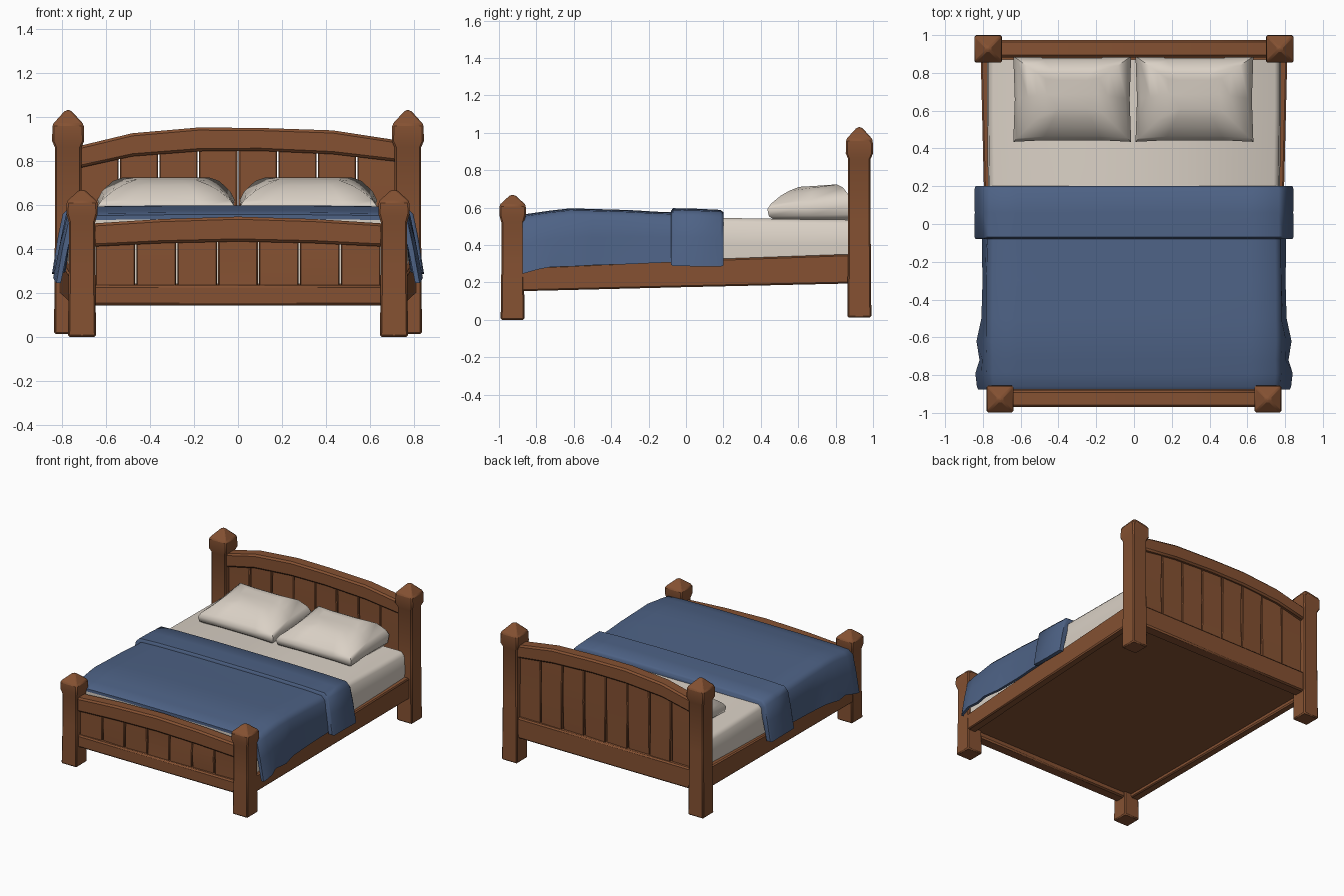
import bpy, bmesh, math, random

if "Cube" in bpy.data.objects:
    bpy.data.objects.remove(bpy.data.objects["Cube"])

random.seed(4)


def material(name, rgb):
    m = bpy.data.materials.new(name)
    m.diffuse_color = (*rgb, 1)
    m.use_nodes = True
    m.node_tree.nodes["Principled BSDF"].inputs["Base Color"].default_value = m.diffuse_color
    return m


WOOD = material("brown wood", (0.235, 0.083, 0.032))
BLUE = material("blue blanket", (0.075, 0.122, 0.235))
CREAM = material("cream linen", (0.70, 0.635, 0.56))


def loft(name, rings, mat, bevel=0.0, angle=35):
    """Skin a solid through a list of closed point rings."""
    bm = bmesh.new()
    vs = [[bm.verts.new(p) for p in r] for r in rings]
    n = len(vs[0])
    for a, b in zip(vs, vs[1:]):
        for i in range(n):
            bm.faces.new((a[i], a[(i + 1) % n], b[(i + 1) % n], b[i]))
    bm.faces.new(vs[0])
    bm.faces.new(vs[-1])
    bmesh.ops.recalc_face_normals(bm, faces=bm.faces[:])
    me = bpy.data.meshes.new(name)
    bm.to_mesh(me)
    bm.free()
    me.materials.append(mat)
    ob = bpy.data.objects.new(name, me)
    bpy.context.collection.objects.link(ob)
    if bevel:
        mod = ob.modifiers.new("soft edges", "BEVEL")
        mod.width, mod.segments, mod.limit_method = bevel, 1, "ANGLE"
    bpy.ops.object.select_all(action="DESELECT")
    bpy.context.view_layer.objects.active = ob
    ob.select_set(True)
    bpy.ops.object.shade_smooth_by_angle(angle=math.radians(angle))
    return ob


def rect_z(cx, cy, hx, hy, z):
    return [(cx - hx, cy - hy, z), (cx + hx, cy - hy, z), (cx + hx, cy + hy, z), (cx - hx, cy + hy, z)]


def rect_x(x, y0, y1, z0, z1):
    return [(x, y0, z0), (x, y1, z0), (x, y1, z1), (x, y0, z1)]


def rect_y(y, x0, x1, z0, z1):
    return [(x0, y, z0), (x1, y, z0), (x1, y, z1), (x0, y, z1)]


# Posts with pyramid caps: (half width, height)
HEAD = [(0.064, 0.012), (0.06, 0.5), (0.06, 0.86), (0.073, 0.89), (0.071, 0.965), (0.012, 1.03)]
FOOT = [(0.064, 0.0), (0.06, 0.3), (0.06, 0.52), (0.071, 0.56), (0.07, 0.615), (0.012, 0.668)]
for s, side in ((-1, "left"), (1, "right")):
    loft("head_post_" + side, [rect_z(s * 0.772, 0.927, h, h, z) for h, z in HEAD], WOOD, 0.008)
    loft("foot_post_" + side, [rect_z(s * 0.709, -0.927, h, h, z) for h, z in FOOT], WOOD, 0.008)

# Arched top beams: (x, bottom, top)
HEAD_ARCH = [(-0.73, 0.765, 0.865), (-0.48, 0.82, 0.925), (-0.18, 0.843, 0.951), (0.1, 0.845, 0.949),
             (0.43, 0.83, 0.938), (0.73, 0.795, 0.892)]
FOOT_ARCH = [(-0.66, 0.41, 0.515), (-0.35, 0.425, 0.535), (0, 0.433, 0.546), (0.35, 0.425, 0.535),
             (0.66, 0.41, 0.515)]
loft("headboard_arch", [rect_x(x, 0.882, 0.975, a, b) for x, a, b in HEAD_ARCH], WOOD, 0.012)
loft("footboard_arch", [rect_x(x, -0.97, -0.88, a, b) for x, a, b in FOOT_ARCH], WOOD, 0.012)

# Lower beams
loft("headboard_lower_beam", [rect_x(x, 0.885, 0.972, 0.195, 0.35) for x in (-0.73, 0.73)], WOOD, 0.01)
loft("footboard_lower_beam", [rect_x(x, -0.965, -0.88, 0.143, 0.235) for x in (-0.66, 0.66)], WOOD, 0.01)


# Vertical planks, each slightly tilted and set at its own depth
def planks(name, half, count, y, z0, arch):
    w = 2 * half / count
    for i in range(count):
        a, b = -half + i * w + 0.003, -half + (i + 1) * w - 0.003
        c = (a + b) / 2
        top = next(p[1] + (q[1] - p[1]) * (c - p[0]) / (q[0] - p[0])
                   for p, q in zip(arch, arch[1:]) if c <= q[0]) + 0.04
        rings = []
        for z in (z0, (z0 + top) / 2, top):
            d, e = random.uniform(-0.007, 0.007), random.uniform(-0.007, 0.007)
            rings.append([(a, y - 0.018 + d, z), (b, y - 0.018 + e, z),
                          (b, y + 0.018 + e, z), (a, y + 0.018 + d, z)])
        loft(f"{name}_{i + 1}", rings, WOOD, 0.005)


planks("headboard_plank", 0.72, 8, 0.93, 0.32, HEAD_ARCH)
planks("footboard_plank", 0.65, 7, -0.925, 0.21, FOOT_ARCH)

# Side rails and base board, rising slightly toward the head
for s, side in ((-1, "left"), (1, "right")):
    loft("side_rail_" + side, [rect_y(-0.9, s * 0.70, s * 0.768, 0.153, 0.28),
                               rect_y(0.0, s * 0.73, s * 0.79, 0.175, 0.32),
                               rect_y(0.9, s * 0.755, s * 0.812, 0.195, 0.352)], WOOD, 0.008)
loft("base_board", [rect_y(-0.9, -0.72, 0.72, 0.18, 0.23), rect_y(0.9, -0.77, 0.77, 0.225, 0.27)], WOOD)


# Mattress with rounded upper edges
def mattress_ring(y, h, z0, z1):
    return [(-h, y, z0), (h, y, z0), (h + 0.008, y, (z0 + z1) / 2), (h, y, z1 - 0.025), (h - 0.025, y, z1),
            (0, y, z1 - 0.004), (-h + 0.025, y, z1), (-h, y, z1 - 0.025), (-h - 0.008, y, (z0 + z1) / 2)]


loft("mattress", [mattress_ring(-0.87, 0.745, 0.24, 0.54), mattress_ring(-0.3, 0.755, 0.25, 0.55),
                  mattress_ring(0.2, 0.765, 0.27, 0.545), mattress_ring(0.6, 0.77, 0.27, 0.538),
                  mattress_ring(0.87, 0.77, 0.28, 0.535)], CREAM, 0, 50)


# Draped cloth: closed cross-section of outer and inner skin
def drape(y, top, corner, hem_x, hem_z, t=0.02, wobble=0.0):
    mid = (corner + hem_x) / 2 + random.uniform(-wobble, wobble)
    half = [(hem_x, hem_z), (mid, (top + hem_z) / 2), (corner, top - 0.04), (corner - 0.03, top - 0.01),
            (0.62, top - 0.004), (0.3, top)]
    outer = half + [(-x, z) for x, z in reversed(half)]
    inner = [(x - math.copysign(t if abs(x) > 0.7 else 0, x), z - (t if i not in (0, 11) else 0))
             for i, (x, z) in enumerate(outer)]
    return [(x, y, z) for x, z in outer + inner[::-1]]


# (y, top height, corner x, hem x, hem height)
BLANKET = [(-0.875, 0.555, 0.772, 0.825, 0.245), (-0.86, 0.565, 0.775, 0.832, 0.25),
           (-0.79, 0.575, 0.78, 0.84, 0.27), (-0.72, 0.585, 0.778, 0.818, 0.283),
           (-0.62, 0.596, 0.782, 0.834, 0.285), (-0.5, 0.593, 0.78, 0.808, 0.292),
           (-0.3, 0.587, 0.78, 0.802, 0.298), (-0.15, 0.578, 0.778, 0.805, 0.305),
           (0.1, 0.572, 0.775, 0.805, 0.31)]
loft("blanket", [drape(*r, wobble=0.006) for r in BLANKET], BLUE, 0, 50)
CUFF = [(-0.08, 0.583, 0.79, 0.838, 0.295), (-0.07, 0.597, 0.797, 0.845, 0.288),
        (0.06, 0.594, 0.797, 0.843, 0.286), (0.185, 0.588, 0.797, 0.845, 0.285),
        (0.2, 0.575, 0.79, 0.838, 0.29)]
loft("blanket_fold", [drape(*r, t=0.03) for r in CUFF], BLUE, 0, 50)


# Pillows: stacked rounded rings, lower at the front edge
def pillow_ring(cx, inset, z, tilt):
    hx, y0, y1 = 0.312 - inset, 0.435 + inset, 0.888 - inset * 0.7
    pts = []
    for u, v in ((-1, 0), (-0.5, 0), (0.5, 0), (1, 0), (1, 0.5), (1, 1), (0.5, 1), (-0.5, 1), (-1, 1), (-1, 0.5)):
        pinch = 0.008 if abs(u) == 0.5 or v == 0.5 else 0
        x = cx + u * (hx - (pinch if v == 0.5 else 0))
        y = y0 + v * (y1 - y0) + (pinch if v == 0 else -pinch if v == 1 else 0)
        pts.append((x, y, z + tilt * (v - 0.6)))
    return pts


for cx, side in ((-0.327, "left"), (0.32, "right")):
    loft("pillow_" + side, [pillow_ring(cx, *r) for r in (
        (0.035, 0.535, 0), (0.008, 0.56, 0.01), (0.0, 0.61, 0.03), (0.02, 0.645, 0.04),
        (0.07, 0.69, 0.045), (0.115, 0.71, 0.035), (0.17, 0.717, 0.01))], CREAM, 0, 60)
